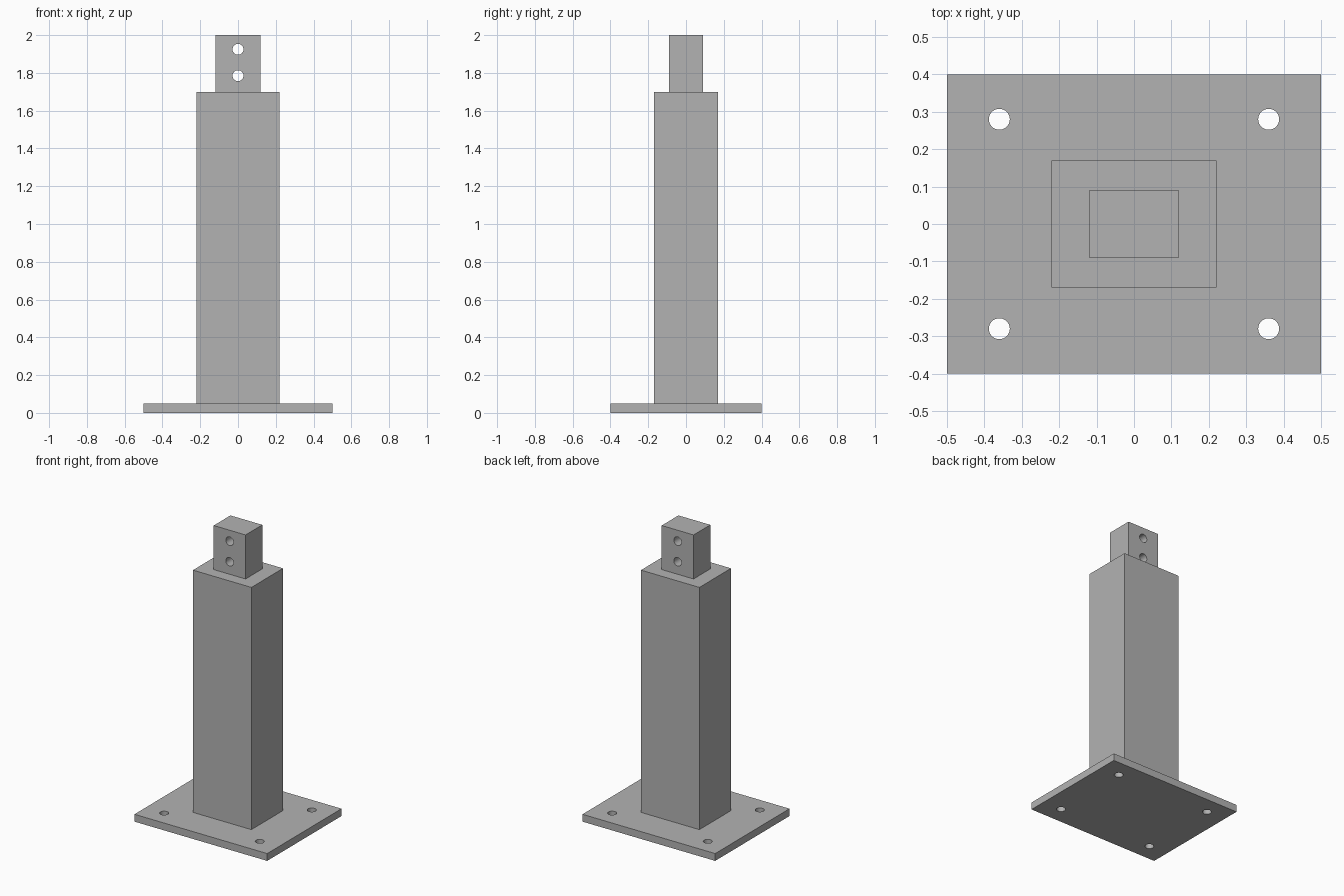
import bpy
from math import radians

default_cube = bpy.data.objects.get("Cube")
if default_cube:
    bpy.data.objects.remove(default_cube, do_unlink=True)

# One plain grey for the whole post
grey = bpy.data.materials.new("steel_grey")
grey.use_nodes = True
colour = (0.45, 0.45, 0.45, 1)
grey.diffuse_color = colour
grey.node_tree.nodes["Principled BSDF"].inputs["Base Color"].default_value = colour


def box(name, width, depth, bottom, top):
    bpy.ops.mesh.primitive_cube_add(size=1, location=(0, 0, (bottom + top) / 2))
    obj = bpy.context.object
    obj.name = name
    obj.scale = (width, depth, top - bottom)
    bpy.ops.object.transform_apply(location=False, rotation=False, scale=True)
    obj.data.materials.append(grey)
    return obj


def drill(target, location, radius, length, tilt=0):
    """Cut a round through-hole and smooth its wall."""
    bpy.ops.mesh.primitive_cylinder_add(vertices=32, radius=radius, depth=length,
                                        location=location, rotation=(tilt, 0, 0))
    cutter = bpy.context.object
    cutter.name = "hole_cutter"
    cutter.hide_render = True
    cutter.data.materials.append(grey)
    bpy.ops.object.select_all(action="DESELECT")
    target.select_set(True)
    bpy.context.view_layer.objects.active = target
    cut = target.modifiers.new("hole", "BOOLEAN")
    cut.operation = "DIFFERENCE"
    cut.solver = "EXACT"
    cut.object = cutter
    bpy.ops.object.modifier_apply(modifier=cut.name)
    bpy.data.objects.remove(cutter, do_unlink=True)
    bpy.ops.object.shade_smooth_by_angle(angle=radians(30))


# Stacked blocks
base_plate = box("base_plate", 1.0, 0.8, 0, 0.05)
column = box("column", 0.44, 0.34, 0.05, 1.7)
top_block = box("top_block", 0.24, 0.18, 1.7, 2.0)

# Bolt holes in the plate corners
for x in (-0.36, 0.36):
    for y in (-0.28, 0.28):
        drill(base_plate, (x, y, 0.025), 0.028, 0.2)

# Pin holes through the top block, front to back
for z in (1.785, 1.925):
    drill(top_block, (0, 0, z), 0.029, 0.5, radians(90))
